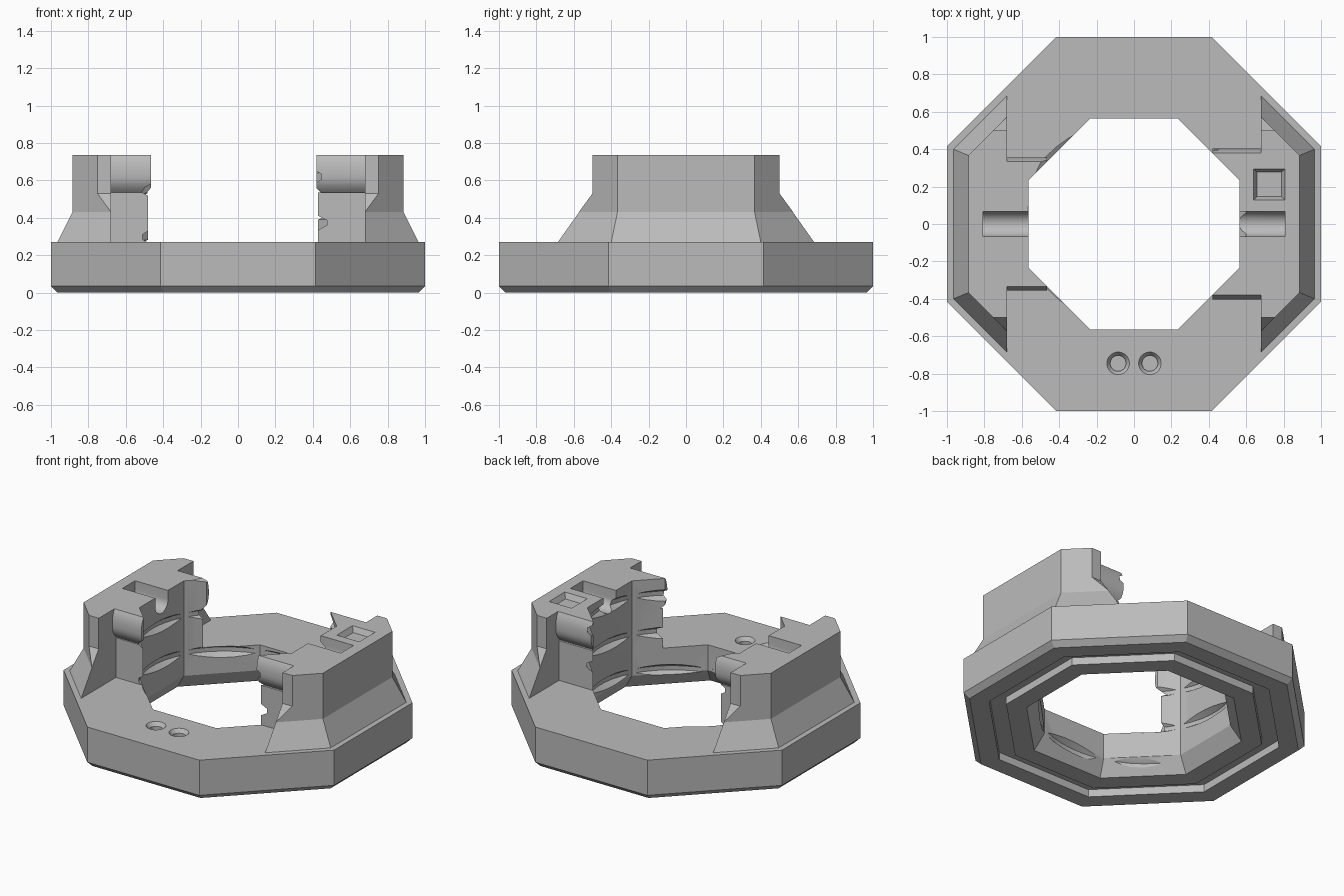
import bpy, bmesh, math
from mathutils import Vector

if "Cube" in bpy.data.objects:
    bpy.data.objects.remove(bpy.data.objects["Cube"], do_unlink=True)

grey = bpy.data.materials.new("plain_grey")
grey.use_nodes = True
grey.diffuse_color = (0.5, 0.5, 0.5, 1)
grey.node_tree.nodes["Principled BSDF"].inputs["Base Color"].default_value = (0.5, 0.5, 0.5, 1)


def loft(name, rings, closed=False):
    """Skin equal-length point rings; cap the ends, or join last to first."""
    bm = bmesh.new()
    loops = [[bm.verts.new(p) for p in ring] for ring in rings]
    n = len(loops[0])
    pairs = list(zip(loops, loops[1:]))
    if closed:
        pairs.append((loops[-1], loops[0]))
    else:
        bm.faces.new(loops[0])
        bm.faces.new(loops[-1])
    for a, b in pairs:
        for i in range(n):
            j = (i + 1) % n
            bm.faces.new((a[i], a[j], b[j], b[i]))
    bmesh.ops.recalc_face_normals(bm, faces=bm.faces[:])
    mesh = bpy.data.meshes.new(name)
    bm.to_mesh(mesh)
    bm.free()
    mesh.materials.append(grey)
    obj = bpy.data.objects.new(name, mesh)
    bpy.context.collection.objects.link(obj)
    return obj


def turned(name, profile, sides=8, centre=(0, 0), closed=False):
    """Regular prism from (apothem, z) pairs, flats facing the axes."""
    rings = []
    for apothem, z in profile:
        r = apothem / math.cos(math.pi / sides)
        rings.append([(centre[0] + r * math.cos((i + 0.5) * math.tau / sides),
                       centre[1] + r * math.sin((i + 0.5) * math.tau / sides), z)
                      for i in range(sides)])
    return loft(name, rings, closed)


def along_x(name, x0, x1, half):
    """Extrude a (y, z) half profile, mirrored in y, from x0 to x1."""
    outline = half + [(-y, z) for y, z in reversed(half)]
    return loft(name, [[(x, y, z) for y, z in outline] for x in (x0, x1)])


def combine(obj, other, operation, keep=False):
    mod = obj.modifiers.new(operation.title(), "BOOLEAN")
    mod.operation, mod.solver, mod.object = operation, "EXACT", other
    graph = bpy.context.evaluated_depsgraph_get()
    mesh = bpy.data.meshes.new_from_object(obj.evaluated_get(graph))
    obj.modifiers.clear()
    obj.data = mesh
    if not keep:
        bpy.data.objects.remove(other, do_unlink=True)


# Shared cutters: octagonal bore flared at the bottom, and its screw groove
TOP, DECK = 0.735, 0.27
bore = turned("bore_cutter", [(0.695, -0.1), (0.565, 0.1), (0.565, 1)])

PITCH, STEPS = 0.25, 48
groove_section = [(0.5, -0.06), (0.565, -0.04), (0.602, -0.014),
                  (0.602, 0.014), (0.565, 0.04), (0.5, 0.06)]
turns = []
for k in range(-2 * STEPS, 3 * STEPS):
    a = k * math.tau / STEPS
    lift = 0.15 + PITCH * k / STEPS
    turns.append([(r * math.cos(a), r * math.sin(a), lift + h) for r, h in groove_section])
thread = loft("thread_cutter", turns)

# Octagonal base ring with chamfered foot and a groove underneath
base = turned("base_ring", [(0.4, DECK), (1, DECK), (1, 0.035), (0.965, 0),
                            (0.85, 0), (0.85, 0.05), (0.75, 0.05), (0.75, 0),
                            (0.4, 0)], closed=True)
combine(base, bore, "DIFFERENCE", keep=True)
combine(base, thread, "DIFFERENCE", keep=True)

# Two countersunk holes at the front
for x in (-0.085, 0.085):
    combine(base, turned("hole_cutter", [(0.042, 0.22), (0.042, 0.245), (0.06, DECK), (0.06, 0.4)],
                         24, (x, -0.745)), "DIFFERENCE")


def tower(name, side, tip, lip, wall):
    """Flared wing with a narrower inner block that has a rounded upper lip."""
    wing = along_x("wing", side * 0.68, side * 1.1,
                   [(0.69, DECK), (0.5, 0.53), (0.5, TOP + 0.1)])
    half = [(wall, DECK - 0.1), (wall, 0.535)]
    for i in range(13):
        t = i / 12
        bulge = lip + 0.018 - 0.045 * abs(2 * t - 1) ** 2.5 * (1 if t < 0.5 else 0.5)
        half.append((bulge, 0.536 + (TOP - 0.536) * t))
    half.append((half[-1][0], TOP + 0.1))
    block = along_x("block", side * tip, side * 0.72, half)
    combine(wing, block, "UNION")
    body = turned(name, [(0.965, DECK), (0.885, 0.43), (0.885, TOP)])
    combine(body, wing, "INTERSECT")
    combine(body, bore, "DIFFERENCE", keep=True)
    combine(body, thread, "DIFFERENCE", keep=True)
    # Round-bottomed channel open towards the bore
    r, floor = 0.067, 0.675
    channel = [(r * math.sin(a), floor - r * math.cos(a))
               for a in [0.05 + i * (math.pi / 2 - 0.05) / 8 for i in range(9)]]
    channel.append((r, TOP + 0.1))
    combine(body, along_x("channel_cutter", side * 0.5, side * 0.808, channel), "DIFFERENCE")
    return body


right_tower = tower("right_tower", -1, 0.465, 0.338, 0.318)
left_tower = tower("left_tower", 1, 0.42, 0.385, 0.37)

# Square pocket with sloping sides on top of the left tower
combine(left_tower, turned("pocket_cutter", [(0.065, 0.7), (0.083, TOP), (0.083, 0.9)],
                           4, (0.723, 0.212)), "DIFFERENCE")

for cutter in (bore, thread):
    bpy.data.objects.remove(cutter, do_unlink=True)

# Smooth the curved surfaces and keep the hard edges
bpy.ops.object.select_all(action="DESELECT")
for obj in (base, left_tower, right_tower):
    obj.select_set(True)
bpy.context.view_layer.objects.active = base
bpy.ops.object.shade_smooth_by_angle(angle=math.radians(22))
